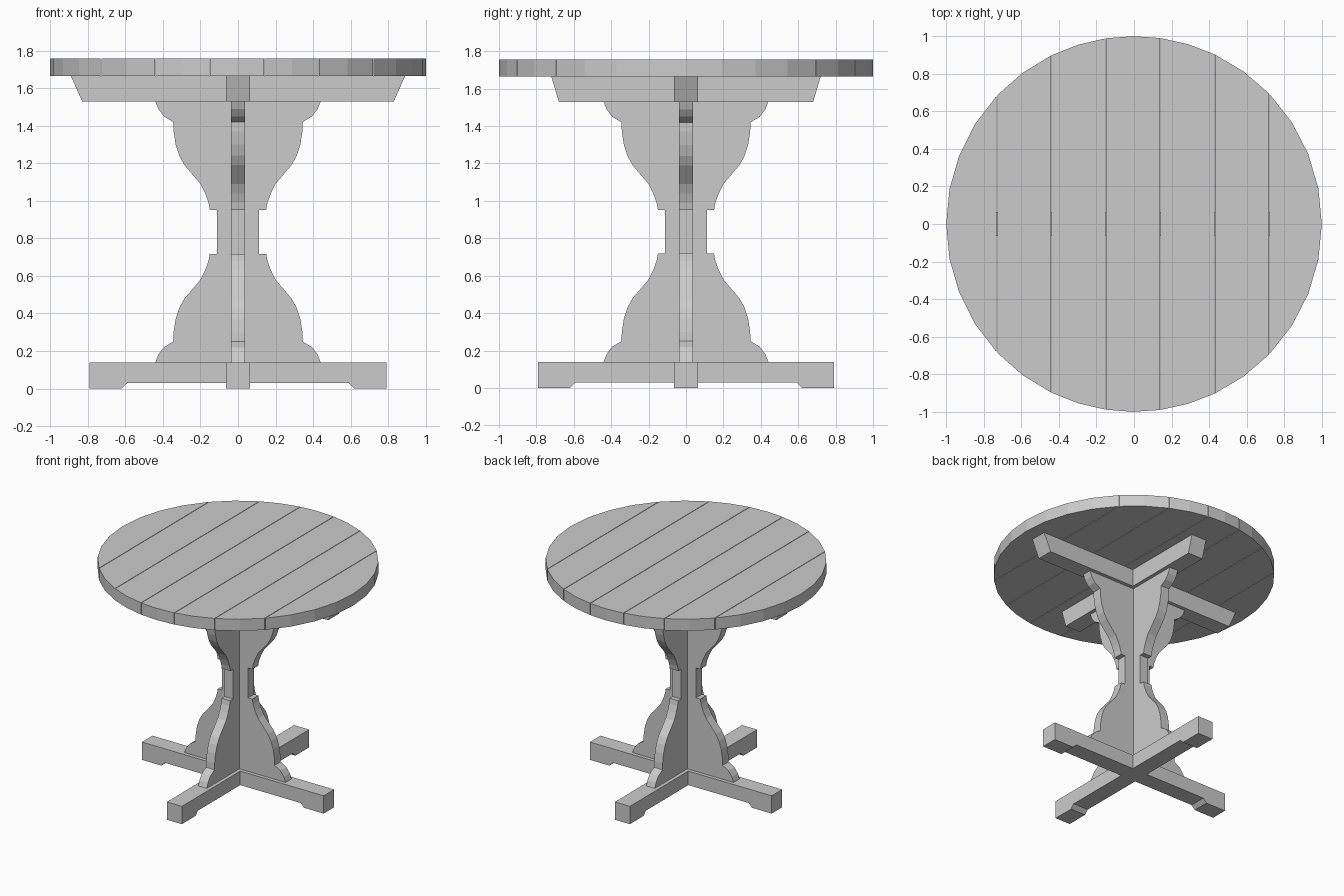
import bpy, bmesh, math

if "Cube" in bpy.data.objects:
    bpy.data.objects.remove(bpy.data.objects["Cube"])


def prism(name, outline, lo, hi, place):
    """Extrude a 2D outline from lo to hi; place(u, v, w) maps to xyz."""
    bm = bmesh.new()
    a = [bm.verts.new(place(u, v, lo)) for u, v in outline]
    b = [bm.verts.new(place(u, v, hi)) for u, v in outline]
    bm.faces.new(a)
    bm.faces.new(b[::-1])
    n = len(outline)
    for i in range(n):
        j = (i + 1) % n
        bm.faces.new((a[i], b[i], b[j], a[j]))
    bmesh.ops.recalc_face_normals(bm, faces=bm.faces)
    me = bpy.data.meshes.new(name)
    bm.to_mesh(me)
    bm.free()
    ob = bpy.data.objects.new(name, me)
    bpy.context.collection.objects.link(ob)
    return ob


def cross(name, half_x, half_y, t):
    """Full board along x, plus two arms along y butting against it."""
    full = half_x + [(-u, v) for u, v in reversed(half_x)]
    prism(name + "_long", full, -t, t, lambda u, v, w: (u, w, v))
    arm = half_y + [(t, half_y[-1][1]), (t, half_y[0][1])]
    for label, s in (("front", -1), ("back", 1)):
        prism(f"{name}_{label}_arm", arm, -t, t,
              lambda u, v, w, s=s: (w, s * u, v))


# Base feet: crossed bars with relieved undersides
foot = [(0.59, 0.03), (0.62, 0), (0.79, 0), (0.79, 0.14)]
cross("base_foot", foot, foot, 0.065)

# Pedestal: crossed scroll-cut boards, mirrored about the neck
MID = 0.835
lower = [(0.44, 0.14), (0.425, 0.18), (0.395, 0.22), (0.345, 0.25),
         (0.343, 0.30), (0.332, 0.37), (0.313, 0.43), (0.285, 0.48),
         (0.20, 0.58), (0.175, 0.63), (0.157, 0.68), (0.15, 0.718),
         (0.113, 0.718)]
board = lower + [(u, 2 * MID - v) for u, v in reversed(lower)]
cross("pedestal_board", board, board, 0.037)

# Table top supports: crossed beams with slanted ends
cross("top_support", [(0.83, 1.53), (0.89, 1.665)],
      [(0.68, 1.53), (0.72, 1.665)], 0.065)

# Table top: seven planks cut to a circle, with hairline gaps
GAP = 0.002
seams = [-1, -0.73, -0.44, -0.15, 0.14, 0.43, 0.72, 1]
for k, (x0, x1) in enumerate(zip(seams, seams[1:])):
    x0, x1 = max(x0 + GAP, -1), min(x1 - GAP, 1)
    if k == 0:
        x0 = -1
    if k == 6:
        x1 = 1
    a0, a1 = math.acos(x0), math.acos(x1)
    n = 4 if k in (0, 6) else 2
    arc = [a0 + (a1 - a0) * i / n for i in range(n + 1)]
    up = [(math.cos(a), math.sin(a)) for a in arc]
    down = [(x, -y) for x, y in reversed(up) if y > 1e-6]
    prism(f"top_plank_{k + 1}", up + down, 1.665, 1.757,
          lambda u, v, w: (u, v, w))
